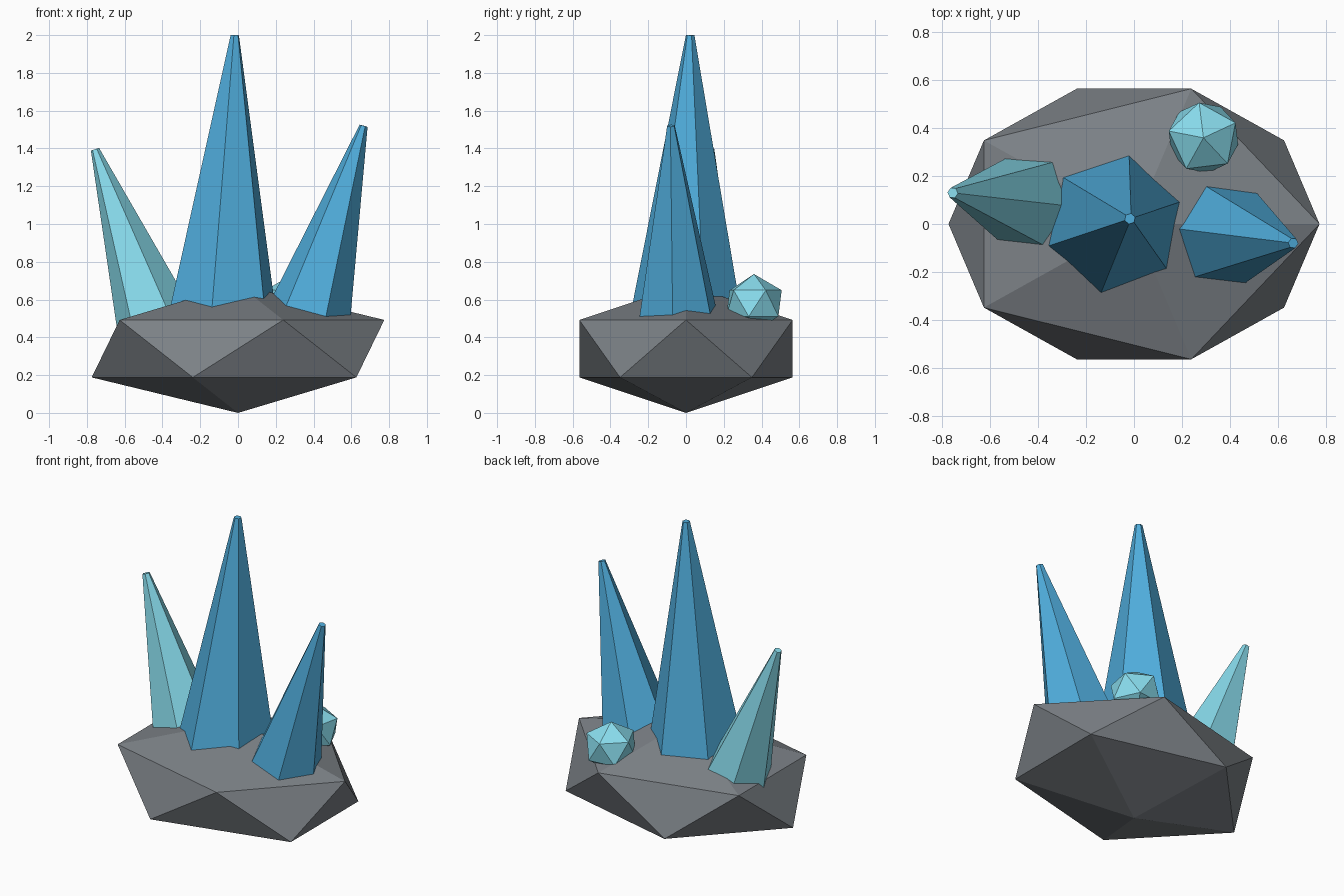
import bpy, math
from mathutils import Vector, Matrix

if "Cube" in bpy.data.objects:
    bpy.data.objects.remove(bpy.data.objects["Cube"])

def paint(ob, name, rgb):
    m = bpy.data.materials.get(name) or bpy.data.materials.new(name)
    m.diffuse_color = (*rgb, 1)
    m.use_nodes = True
    m.node_tree.nodes["Principled BSDF"].inputs["Base Color"].default_value = m.diffuse_color
    ob.data.materials.append(m)

def crystal(name, base, tip, r_base, r_tip, phase, mat, sink=0.1):
    # six-sided tapered spike; base is where its axis meets the rock
    base, tip = Vector(base), Vector(tip)
    axis = tip - base
    length = axis.length
    d = axis.normalized()
    slope = (r_base - r_tip) / length
    foot = base - d * sink
    bpy.ops.mesh.primitive_cone_add(vertices=6, radius1=r_base + slope * sink,
                                    radius2=r_tip, depth=length + sink)
    ob = bpy.context.object
    ob.name = name
    rot = Vector((0, 0, 1)).rotation_difference(d).to_matrix().to_4x4()
    # cone vertices start on +y
    spin = Matrix.Rotation(math.radians(phase - 90), 4, 'Z')
    ob.matrix_world = Matrix.Translation((foot + tip) / 2) @ rot @ spin
    paint(ob, *mat)

def lump(name, loc, scale, rot=(0, 0, 0)):
    bpy.ops.mesh.primitive_ico_sphere_add(subdivisions=1, radius=1, location=loc,
                                          rotation=[math.radians(a) for a in rot])
    ob = bpy.context.object
    ob.name = name
    ob.scale = scale
    return ob

BLUE = ("blue_crystal", (0.08, 0.42, 0.72))
PALE = ("pale_crystal", (0.25, 0.72, 0.85))

# Rock base
rock = lump("rock_base", (0, 0, 0.34), (0.866, 0.664, 0.34))
paint(rock, "rock", (0.2, 0.22, 0.24))

# Spikes
crystal("main_crystal", (-0.077, 0.002, 0.6), (-0.017, 0.022, 2.0), 0.285, 0.023, 18.5, BLUE)
crystal("right_crystal", (0.394, -0.046, 0.575), (0.665, -0.08, 1.52), 0.212, 0.022, -7, BLUE)
crystal("left_crystal", (-0.46, 0.095, 0.54), (-0.757, 0.13, 1.395), 0.197, 0.023, -6, PALE)

# Small gem
gem = lump("small_gem", (0.29, 0.36, 0.58), (0.165, 0.165, 0.155), (0, 0, 25))
paint(gem, *PALE)
